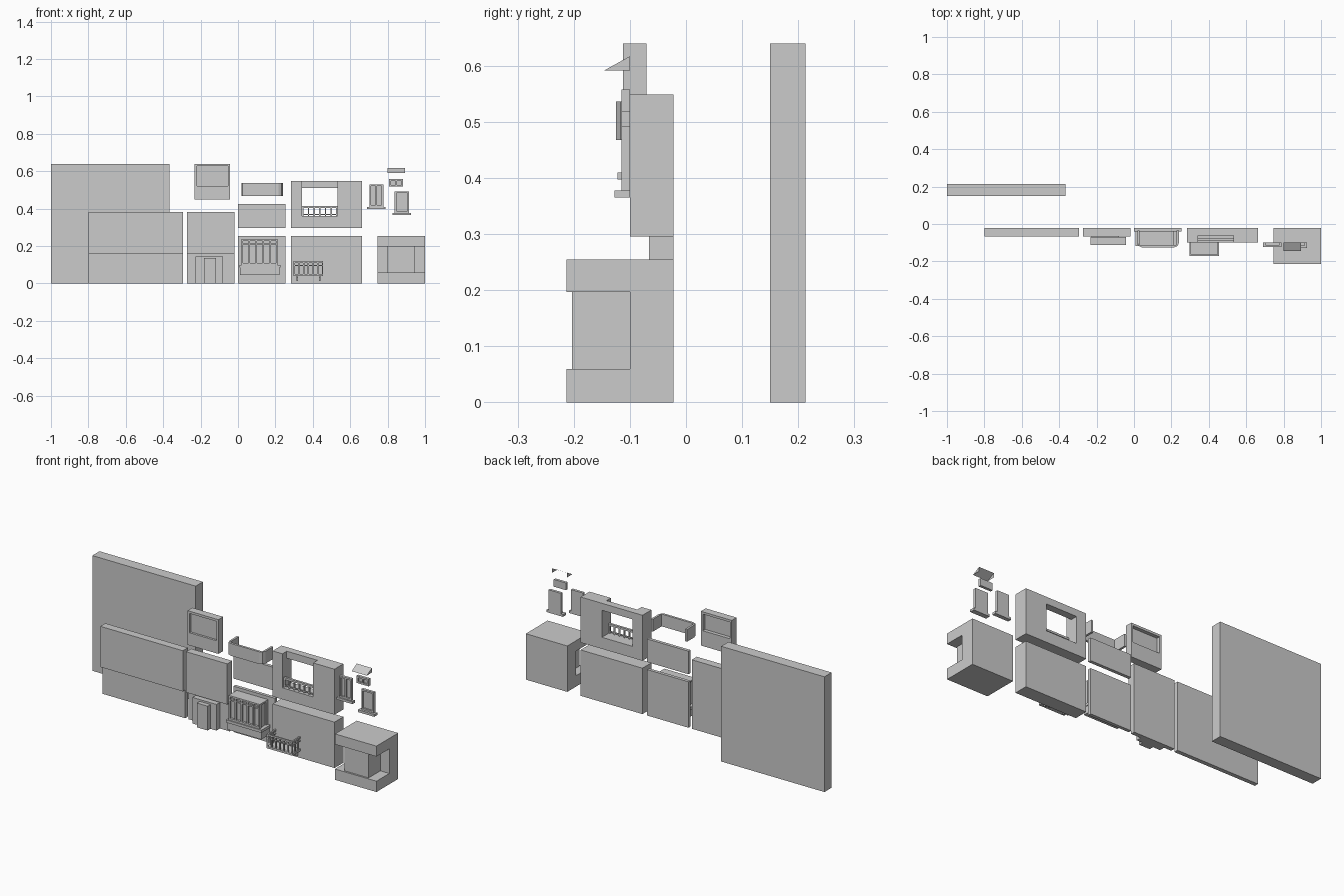
import bpy, bmesh
from mathutils import Vector

if "Cube" in bpy.data.objects:
    bpy.data.objects.remove(bpy.data.objects["Cube"])


def build(name, boxes):
    """One object from boxes given as (x0, x1, y0, y1, z0, z1)."""
    bm = bmesh.new()
    for x0, x1, y0, y1, z0, z1 in boxes:
        vs = bmesh.ops.create_cube(bm, size=1)['verts']
        for v in vs:
            v.co = Vector((x1 if v.co.x > 0 else x0,
                           y1 if v.co.y > 0 else y0,
                           z1 if v.co.z > 0 else z0))
    return finish(name, bm)


def finish(name, bm):
    me = bpy.data.meshes.new(name)
    bm.to_mesh(me)
    bm.free()
    ob = bpy.data.objects.new(name, me)
    bpy.context.collection.objects.link(ob)
    return ob


def prism(name, pts, z0, z1):
    """Extrude an xy outline from z0 to z1."""
    bm = bmesh.new()
    f = bm.faces.new([bm.verts.new((x, y, z0)) for x, y in pts])
    r = bmesh.ops.extrude_face_region(bm, geom=[f])
    for v in r['geom']:
        if isinstance(v, bmesh.types.BMVert):
            v.co.z = z1
    bmesh.ops.recalc_face_normals(bm, faces=bm.faces)
    return finish(name, bm)


def cut(ob, boxes):
    """Subtract boxes one after another."""
    for b in boxes:
        c = build("cutter", [b])
        c.hide_render = True
        c.hide_viewport = False
        m = ob.modifiers.new("cut", 'BOOLEAN')
        m.operation, m.solver, m.object = 'DIFFERENCE', 'EXACT', c
        dg = bpy.context.evaluated_depsgraph_get()
        me = bpy.data.meshes.new_from_object(ob.evaluated_get(dg))
        ob.modifiers.clear()
        ob.data = me
        bpy.data.objects.remove(c)


def bars(x0, x1, n, w, y0, y1, z0, z1):
    """Evenly spaced uprights between x0 and x1."""
    return [(x0 + (x1 - x0 - w) * i / (n - 1), x0 + (x1 - x0 - w) * i / (n - 1) + w,
             y0, y1, z0, z1) for i in range(n)]


# Tall plain wall behind
build("back_wall", [(-1, -.365, .15, .213, 0, .64)])

# Two walls with overhanging upper storey
for name, x0, x1 in (("long_wall", -.80, -.293), ("door_wall", -.273, -.02)):
    w = build(name, [(x0, x1, -.066, -.022, 0, .383)])
    cut(w, [(x0 - .1, x1 + .1, -.2, -.045, -.1, .157)])

# Door porch
build("porch_sides", [(-.227, -.183, -.075, -.045, 0, .145), (-.117, -.08, -.075, -.045, 0, .145),
                      (-.183, -.117, -.075, -.045, .135, .145)])
build("door_block", [(-.183, -.117, -.1, -.045, 0, .135)])

# Shop-style upper panel with recessed window, hollow at the back
p = build("upper_panel", [(-.232, -.042, -.112, -.07, .45, .64)])
cut(p, [(-.22, -.054, -.2, -.1, .52, .627), (-.22, -.054, -.09, 0, .535, .627)])

# Bay section walls
build("bay_lower_wall", [(0, .255, -.04, -.022, 0, .255)])
build("bay_upper_wall", [(0, .255, -.04, -.022, .297, .425)])

# Bay window: base, sill, glazing box, frame bars
build("bay_base", [(.012, .222, -.112, -.04, .045, .085)])
build("bay_sill", [(.008, .226, -.118, -.04, .085, .1)])
build("bay_glass", [(.028, .206, -.1, -.04, .1, .23)])
build("bay_frame",
      bars(.02, .212, 6, .008, -.112, -.098, .1, .232)
      + [(.02, .212, -.112, -.04, .228, .237), (.02, .212, -.11, -.098, .208, .215),
         (.02, .212, -.112, -.098, .1, .11)]
      + [(x, x + .01, -.056, -.04, .1, .23) for x in (.02, .202)])

# Bay parapet: U shape with cut outer corners
prism("parapet", [(.018, -.035), (.018, -.1), (.025, -.117), (.042, -.125), (.216, -.125),
                  (.233, -.117), (.24, -.1), (.24, -.035), (.228, -.035), (.228, -.112),
                  (.03, -.112), (.03, -.035)], .468, .536)

# Thick wall and terrace wall with opening
build("thick_wall", [(.283, .663, -.1, -.022, 0, .255)])
t = build("terrace_wall", [(.283, .663, -.1, -.022, .296, .549)])
cut(t, [(.343, .532, -.2, -.062, .36, .6), (.343, .532, -.2, .1, .36, .51)])
build("terrace_rail", bars(.343, .532, 7, .007, -.089, -.082, .36, .41)
      + [(.343, .532, -.091, -.078, .404, .415), (.343, .532, -.089, -.082, .366, .372)])

# Small hanging balcony
y0, y1, x0, x1 = -.172, -.1, .297, .455
rail = bars(x0, x1, 7, .007, y0, y0 + .007, .05, .115)
for z, h in ((.11, .009), (.094, .005)):
    rail += [(x0, x1, y0, y0 + .008, z, z + h)]
    rail += [(x, x + .008, y0, y1, z, z + h) for x in (x0, x1 - .008)]
for i in (1, 2):
    rail += [(x, x + .007, y0 + .024 * i, y0 + .024 * i + .007, .05, .115) for x in (x0, x1 - .007)]
build("balcony_rail", rail)
build("balcony_floor", [(x0, x1, y0, y1, .04, .051)])
build("balcony_brackets", [b for x in (.314, .432) for b in
      ((x, x + .008, -.15, y1, .028, .04), (x, x + .008, -.122, y1, .012, .028))])

# Corner block with wrap-around notch
b = build("corner_block", [(.745, 1, -.213, -.022, 0, .255)])
cut(b, [(.7, .797, -.3, -.1, .06, .197), (.945, 1.1, -.3, -.1, .06, .197),
        (.79, .95, -.3, -.203, .06, .197)])


# Loose windows
def window(name, x0, x1, z0, z1, panes, sill):
    t, ya, yb = .009, -.115, -.1
    parts = [(x0, x0 + t, ya, yb, z0, z1), (x1 - t, x1, ya, yb, z0, z1),
             (x0, x1, ya, yb, z1 - t, z1), (x0, x1, ya, yb, z0, z0 + t),
             (x0 + t, x1 - t, -.106, yb, z0 + t, z1 - t)]
    if panes == 2:
        m = (x0 + x1) / 2
        parts.append((m - .004, m + .004, ya, yb, z0, z1))
    if sill:
        parts.append((x0 - .012, x1 + .012, sill, yb, z0 - .013, z0))
    build(name, parts)


window("double_window", .703, .777, .41, .53, 2, -.122)
window("single_window", .838, .914, .378, .492, 1, -.127)
window("small_window", .808, .883, .518, .558, 2, 0)

# Awning: sloped sheet with triangular cheeks
bm = bmesh.new()
ends = []
for x in (.80, .893):
    vs = [bm.verts.new((x, y, z)) for y, z in ((-.145, .592), (-.1, .592), (-.1, .617))]
    bm.faces.new(vs)
    ends.append(vs)
(a, _, c), (d, _, f) = ends
bm.faces.new((a, d, f, c))
bmesh.ops.recalc_face_normals(bm, faces=bm.faces)
finish("awning", bm)
